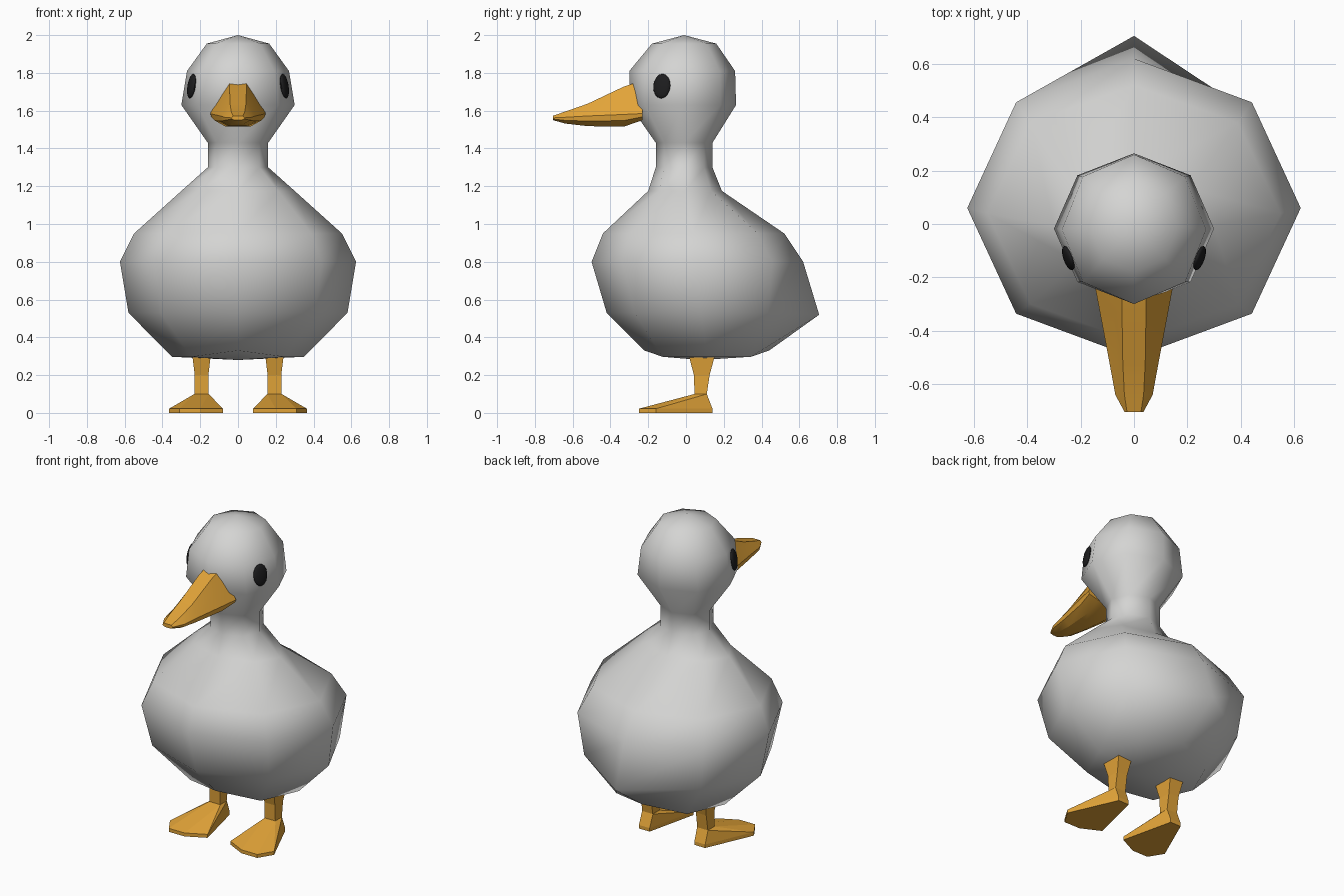
import bpy, bmesh, math
from mathutils import Vector

if "Cube" in bpy.data.objects:
    bpy.data.objects.remove(bpy.data.objects["Cube"])


def material(name, rgb):
    m = bpy.data.materials.new(name)
    m.diffuse_color = (*rgb, 1)
    m.use_nodes = True
    m.node_tree.nodes["Principled BSDF"].inputs["Base Color"].default_value = m.diffuse_color
    return m


feather = material("pale_feather", (0.66, 0.66, 0.65))
orange = material("orange", (0.76, 0.37, 0.04))
black = material("eye_black", (0.012, 0.012, 0.013))


def finish(name, bm, mat, angle):
    """Turn a bmesh into an object; angle 0 keeps flat faces."""
    bmesh.ops.recalc_face_normals(bm, faces=bm.faces)
    me = bpy.data.meshes.new(name)
    bm.to_mesh(me)
    bm.free()
    me.materials.append(mat)
    ob = bpy.data.objects.new(name, me)
    bpy.context.collection.objects.link(ob)
    if angle:
        bpy.ops.object.select_all(action='DESELECT')
        ob.select_set(True)
        bpy.context.view_layer.objects.active = ob
        bpy.ops.object.shade_smooth_by_angle(angle=math.radians(angle))
    return ob


def loft(rings, poles=None):
    """Skin a list of closed rings, ending in caps or in pole points."""
    bm = bmesh.new()
    loops = [[bm.verts.new(p) for p in r] for r in rings]
    n = len(loops[0])
    for a, b in zip(loops, loops[1:]):
        for i in range(n):
            j = (i + 1) % n
            bm.faces.new((a[i], a[j], b[j], b[i]))
    for k, end in enumerate((loops[0], loops[-1])):
        if poles:
            tip = bm.verts.new(poles[k])
            for i in range(n):
                bm.faces.new((end[i], end[(i + 1) % n], tip))
        else:
            bm.faces.new(end)
    return bm


# Body, neck and head: eight-sided rings (z, half width, front y, back y)
PROFILE = [
    (0.33, 0.35, -0.22, 0.44),
    (0.53, 0.58, -0.42, 0.58),
    (0.80, 0.625, -0.50, 0.62),
    (0.95, 0.55, -0.44, 0.52),
    (1.175, 0.30, -0.20, 0.19),
    (1.30, 0.16, -0.16, 0.14),
    (1.43, 0.16, -0.16, 0.14),
    (1.63, 0.30, -0.30, 0.265),
    (1.81, 0.27, -0.30, 0.26),
    (1.955, 0.165, -0.18, 0.16),
]
rings = []
for z, w, front, back in PROFILE:
    mid = (front + back) / 2
    half = (back - front) / 2
    rings.append([Vector((w * math.cos(k * math.pi / 4),
                          mid + half * math.sin(k * math.pi / 4), z))
                  for k in range(8)])
rings[1][2] = Vector((0, 0.705, 0.52))          # pointed tail
for k in (0, 1, 3, 4, 5, 7):                    # belly edge dips at the sides
    rings[0][k].z = 0.297
finish("body", loft(rings, [(0, 0.08, 0.28), (0, -0.01, 2.0)]), feather, 75)

# Beak sections: y, top z, top half width, side z, side half width, bottom z
BEAK = [
    (-0.23, 1.76, 0.045, 1.585, 0.147, 1.55),
    (-0.33, 1.727, 0.045, 1.58, 0.128, 1.515),
    (-0.52, 1.637, 0.042, 1.572, 0.092, 1.518),
    (-0.64, 1.595, 0.036, 1.565, 0.070, 1.532),
    (-0.705, 1.573, 0.026, 1.562, 0.035, 1.55),
]
sections = []
for y, zt, xt, zs, xs, zb in BEAK:
    zm = zs + 0.62 * (zt - zs)
    xm = xt + 0.40 * (xs - xt)
    zl = zs - 0.5 * (zs - zb)
    right = [(xt, zt), (xm, zm), (xs, zs), (xs * 0.96, zl), (xs * 0.5, zb)]
    sections.append([(x, y, z) for x, z in right] +
                    [(-x, y, z) for x, z in reversed(right)])
finish("beak", loft(sections), orange, 30)

# Leg sections: z, half width, front y, back y
LEG = [(0.05, 0.037, 0.04, 0.125), (0.10, 0.037, 0.045, 0.11),
       (0.20, 0.036, 0.042, 0.125), (0.33, 0.052, 0.008, 0.16)]
# Foot outline for the right side
SOLE = [(0.157, 0.14), (0.232, 0.14), (0.365, -0.16),
        (0.31, -0.25), (0.20, -0.25), (0.08, -0.19)]

for side, s in (("right", 1), ("left", -1)):
    leg = [[(s * (0.193 + dx * w), y, z)
            for dx, y in ((-1, f), (1, f), (1, b), (-1, b))]
           for z, w, f, b in LEG]
    finish(side + "_leg", loft(leg), orange, 0)

    # Webbed foot: thin sole rising to the ankle
    bm = bmesh.new()
    for x, y in SOLE:
        for z in (0, 0.022):
            bm.verts.new((s * x, y, z))
    for x in (0.155, 0.231):
        for y in (0.045, 0.11):
            bm.verts.new((s * x, y, 0.1))
    bmesh.ops.convex_hull(bm, input=bm.verts)
    bmesh.ops.dissolve_limit(bm, angle_limit=0.02, verts=bm.verts, edges=bm.edges)
    finish(side + "_foot", bm, orange, 0)

    # Oval eye lying on the cheek
    bm = bmesh.new()
    bmesh.ops.create_uvsphere(bm, u_segments=16, v_segments=8, radius=1)
    turn = Vector((s * 0.93, -0.33, 0.16)).to_track_quat('X', 'Z')
    for v in bm.verts:
        p = Vector((v.co.x * 0.016, v.co.y * 0.048, v.co.z * 0.066))
        v.co = turn @ p + Vector((s * 0.246, -0.128, 1.73))
    finish(side + "_eye", bm, black, 60)
